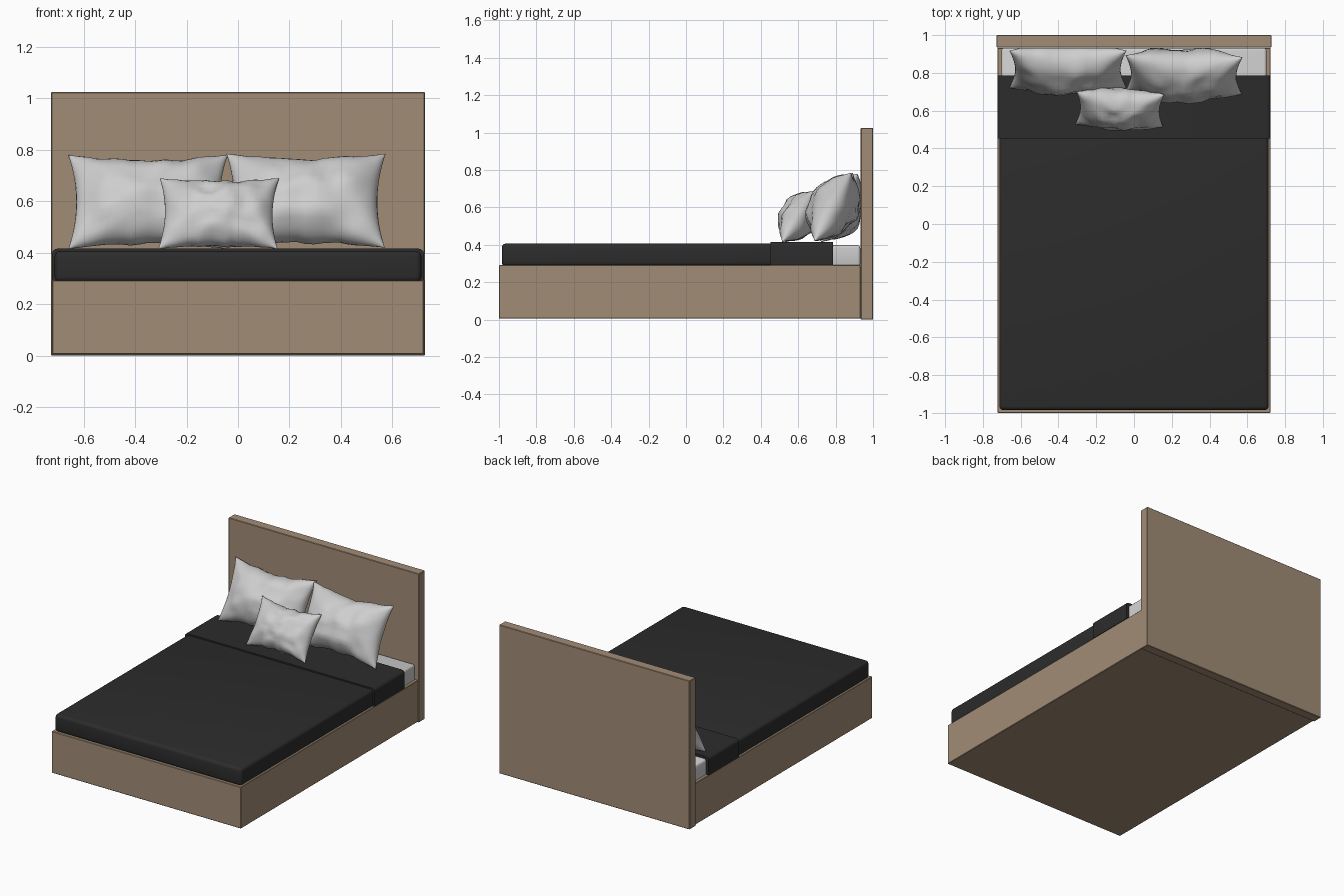
import bpy, bmesh, math
from mathutils import Vector, Matrix, noise

if "Cube" in bpy.data.objects:
    bpy.data.objects.remove(bpy.data.objects["Cube"])


def material(name, rgb):
    m = bpy.data.materials.new(name)
    m.diffuse_color = (*rgb, 1)
    m.use_nodes = True
    m.node_tree.nodes["Principled BSDF"].inputs["Base Color"].default_value = m.diffuse_color
    return m


WOOD = material("light_wood", (0.36, 0.265, 0.18))
DARK = material("charcoal_fabric", (0.025, 0.025, 0.025))
WHITE = material("white_linen", (0.62, 0.62, 0.62))


def finish(name, bm, mat, angle):
    bmesh.ops.recalc_face_normals(bm, faces=bm.faces)
    me = bpy.data.meshes.new(name)
    bm.to_mesh(me)
    bm.free()
    me.materials.append(mat)
    ob = bpy.data.objects.new(name, me)
    bpy.context.collection.objects.link(ob)
    bpy.context.view_layer.objects.active = ob
    ob.select_set(True)
    bpy.ops.object.shade_smooth_by_angle(angle=math.radians(angle))
    ob.select_set(False)
    return ob


def box(name, lo, hi, mat, bevel, segments=1):
    lo, hi = Vector(lo), Vector(hi)
    bm = bmesh.new()
    bmesh.ops.create_cube(bm, size=1)
    for v in bm.verts:
        v.co = (lo + hi) / 2 + v.co * (hi - lo)
    bmesh.ops.bevel(bm, geom=bm.edges[:], offset=bevel, segments=segments,
                    profile=0.5, affect='EDGES')
    return finish(name, bm, mat, 35)


def pillow(name, centre, width, height, depth, tilt, yaw, seed):
    """Cushion with pinched corners, sagging seams and soft creases."""
    nu, nv = 28, 20
    bm = bmesh.new()
    rot = Matrix.Rotation(math.radians(yaw), 3, 'Z') @ Matrix.Rotation(-math.radians(tilt), 3, 'X')
    for side in (-1, 1):
        rows = []
        for j in range(nv + 1):
            v = math.sin((2 * j / nv - 1) * math.pi / 2)
            row = []
            for i in range(nu + 1):
                u = math.sin((2 * i / nu - 1) * math.pi / 2)
                fu, fv = 1 - u * u, 1 - v * v
                puff = max(fu * fv, 0) ** 0.5
                crease = noise.noise(Vector((u * 3.2, v * 2.6, seed + side * 5)))
                x = width / 2 * u * (1 - 0.10 * fv)
                z = height / 2 * v * (1 - 0.17 * fu)
                z += 0.012 * noise.noise(Vector((u * 5, v, seed))) * fu
                y = side * depth / 2 * puff * (1 + 0.22 * crease)
                p = rot @ Vector((x, y, z)) + Vector(centre)
                # Rest on the bedding and against the headboard
                p.z = max(p.z, 0.413)
                p.y = min(p.y, 0.933)
                row.append(bm.verts.new(p))
            rows.append(row)
        for a, b in zip(rows, rows[1:]):
            for i in range(nu):
                bm.faces.new((a[i], a[i + 1], b[i + 1], b[i]))
    bmesh.ops.remove_doubles(bm, verts=bm.verts, dist=0.0005)
    return finish(name, bm, WHITE, 60)


# Wooden frame
box("bed_base", (-0.722, -1.0, 0.005), (0.722, 0.933, 0.292), WOOD, 0.003)
box("headboard", (-0.727, 0.934, 0.0), (0.727, 1.0, 1.025), WOOD, 0.003)

# Mattress and bedding
box("mattress", (-0.702, -0.97, 0.28), (0.702, 0.932, 0.398), WHITE, 0.015, 3)
box("duvet", (-0.713, -0.985, 0.285), (0.713, 0.47, 0.407), DARK, 0.022, 4)


# Folded blanket band: rounded cross-section extruded along the bed
def blanket_band(x, y0, y1, z0, z1, r, steps=4):
    profile = [(-x, z0)]
    for sx, start in ((-1, 180), (1, 90)):
        for k in range(steps + 1):
            a = math.radians(start - 90 * k / steps)
            profile.append((sx * (x - r) + r * math.cos(a), z1 - r + r * math.sin(a)))
    profile.append((x, z0))
    bm = bmesh.new()
    face = bm.faces.new([bm.verts.new((px, y0, pz)) for px, pz in profile])
    ext = bmesh.ops.extrude_face_region(bm, geom=[face], use_keep_orig=True)
    verts = [g for g in ext["geom"] if isinstance(g, bmesh.types.BMVert)]
    bmesh.ops.translate(bm, verts=verts, vec=(0, y1 - y0, 0))
    return finish("blanket_fold", bm, DARK, 35)


blanket_band(0.723, 0.453, 0.785, 0.292, 0.416, 0.022)

# Pillows leaning on the headboard
pillow("left_pillow", (-0.35, 0.82, 0.597), 0.62, 0.415, 0.255, 28, 0, 1.3)
pillow("right_pillow", (0.263, 0.79, 0.602), 0.62, 0.415, 0.255, 28, -1, 7.7)
pillow("small_pillow", (-0.075, 0.607, 0.552), 0.465, 0.325, 0.20, 32, -2, 4.1)
